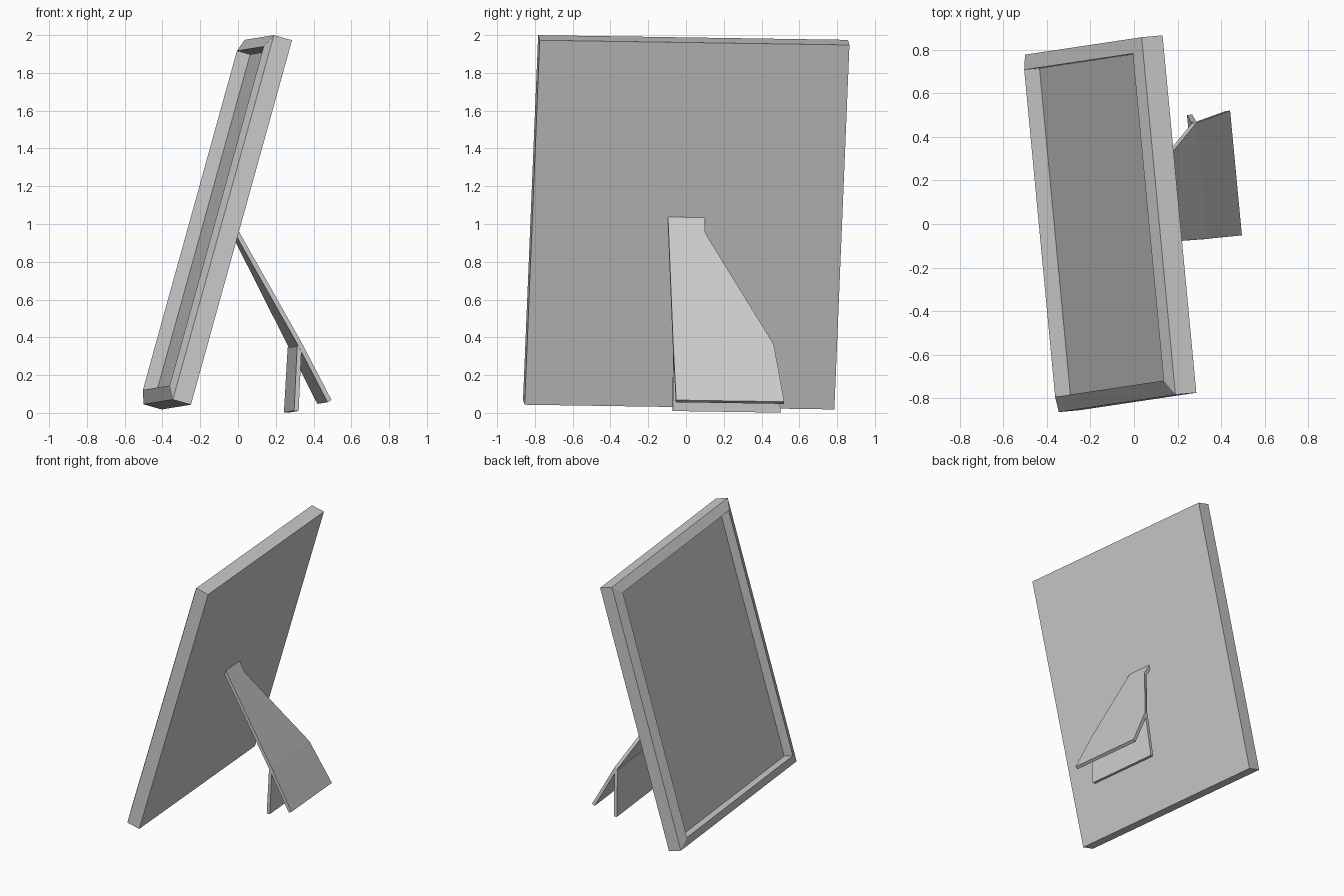
import bpy, bmesh
from mathutils import Matrix, Vector

if "Cube" in bpy.data.objects:
    bpy.data.objects.remove(bpy.data.objects["Cube"], do_unlink=True)

GREY = (0.6, 0.6, 0.6, 1)
mat = bpy.data.materials.new("light grey")
mat.use_nodes = True
mat.diffuse_color = GREY
mat.node_tree.nodes["Principled BSDF"].inputs["Base Color"].default_value = GREY

# Axes of the tilted panel: across, up the slope, out of the back
across = Vector((-0.155, 1.64, -0.025)).normalized()
up = Vector((0.535, 0.083, 1.93))
up = (up - across * up.dot(across)).normalized()
back = across.cross(up)


def loft(name, loops):
    """Skin closed four-point loops in order and cap both ends."""
    bm = bmesh.new()
    rings = [[bm.verts.new(p) for p in loop] for loop in loops]
    for a, b in zip(rings, rings[1:]):
        for i in range(4):
            j = (i + 1) % 4
            bm.faces.new((a[i], a[j], b[j], b[i]))
    bm.faces.new(rings[0][::-1])
    bm.faces.new(rings[-1])
    bmesh.ops.recalc_face_normals(bm, faces=bm.faces)
    mesh = bpy.data.meshes.new(name)
    bm.to_mesh(mesh)
    bm.free()
    mesh.materials.append(mat)
    obj = bpy.data.objects.new(name, mesh)
    bpy.context.collection.objects.link(obj)
    return obj


# Picture frame: flat back, sloped mitred border, recessed picture surface
def rectangle(inset, depth, w=0.8235, h=1.002):
    w, h = w - inset, h - inset
    return [(-w, -h, depth), (w, -h, depth), (w, h, depth), (-w, h, depth)]


frame = loft("picture_frame", [rectangle(0, 0.1), rectangle(0, 0),
                               rectangle(0.07, -0.03), rectangle(0.07, 0.043)])
axes = Matrix((across, up, back)).transposed().to_4x4()
frame.matrix_world = Matrix.Translation((-0.155, -0.003, 1.0225)) @ axes


# Stand sheets: each row is an edge point and a width across
def sheet(name, rows, thickness=0.024):
    points = [Vector(p) for p, width in rows]
    slope = points[-1] - points[0]
    inward = slope.cross(across).normalized() * thickness
    if inward.x > 0:
        inward.negate()
    loops = []
    for p, (_, width) in zip(points, rows):
        q = p + across * width
        loops.append([p, q, q + inward, p + inward])
    return loft(name, loops)


sheet("rear_leg", [((-0.04, -0.095, 1.04), 0.195),
                   ((0.008, -0.092, 0.955), 0.195),
                   ((0.337, -0.068, 0.372), 0.535),
                   ((0.495, -0.052, 0.068), 0.575)])
sheet("inner_leg", [((0.337, -0.066, 0.352), 0.535),
                    ((0.321, -0.07, 0.01), 0.575)])
